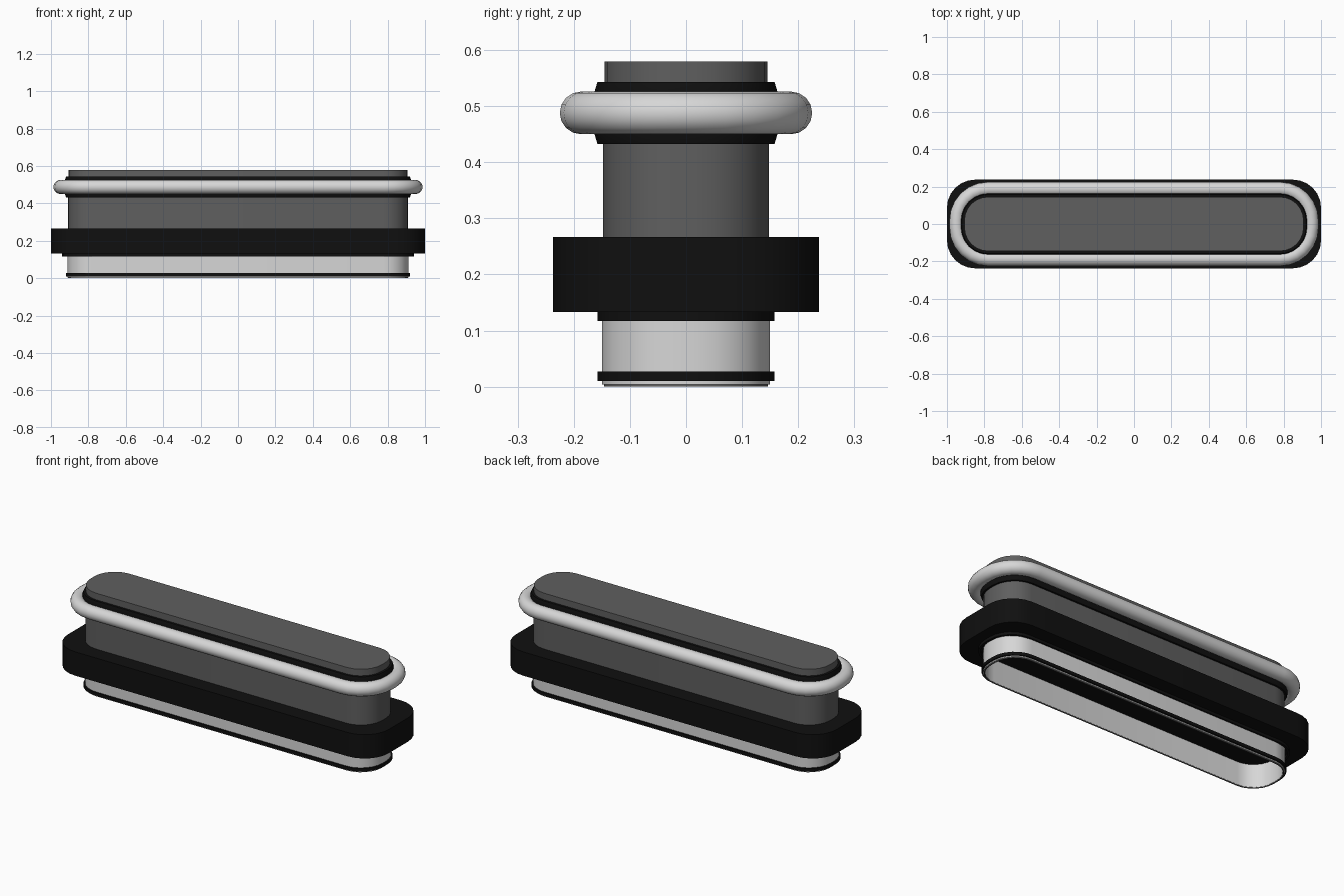
import bpy, bmesh, math

cube = bpy.data.objects.get("Cube")
if cube:
    bpy.data.objects.remove(cube, do_unlink=True)


def make_material(name, rgb, roughness=0.6):
    mat = bpy.data.materials.new(name)
    mat.use_nodes = True
    mat.diffuse_color = (*rgb, 1)
    bsdf = mat.node_tree.nodes["Principled BSDF"]
    bsdf.inputs["Base Color"].default_value = (*rgb, 1)
    bsdf.inputs["Roughness"].default_value = roughness
    return mat


GREY = make_material("dark grey", (0.115, 0.115, 0.115))
LIGHT = make_material("light grey", (0.68, 0.68, 0.68))
BLACK = make_material("black", (0.005, 0.005, 0.005))

# Shared plan of the body: half length, half width, corner radius
HX, HY, R = 0.91, 0.148, 0.13


def outline(hx, hy, r, segments):
    """Rounded rectangle, counter-clockwise."""
    points = []
    for quarter, (sx, sy) in enumerate(((1, 1), (-1, 1), (-1, -1), (1, -1))):
        for i in range(segments + 1):
            a = math.pi / 2 * (quarter + i / segments)
            points.append((sx * (hx - r) + r * math.cos(a),
                           sy * (hy - r) + r * math.sin(a)))
    return points


def sweep(name, profile, mat, solid=False, plan=(HX, HY, R), segments=6):
    """Run a profile of (outward offset, height) round the plan.
    Solid parts are capped; others close into a ring."""
    bm = bmesh.new()
    hx, hy, r = plan
    loops = [[bm.verts.new((x, y, z))
              for x, y in outline(hx + o, hy + o, r + o, segments)]
             for o, z in profile]
    pairs = list(zip(loops, loops[1:]))
    if solid:
        bm.faces.new(loops[0])
        bm.faces.new(loops[-1])
    else:
        pairs.append((loops[-1], loops[0]))
    n = len(loops[0])
    for low, high in pairs:
        for i in range(n):
            j = (i + 1) % n
            bm.faces.new((low[i], low[j], high[j], high[i]))
    bmesh.ops.recalc_face_normals(bm, faces=bm.faces)
    mesh = bpy.data.meshes.new(name)
    bm.to_mesh(mesh)
    bm.free()
    mesh.materials.append(mat)
    obj = bpy.data.objects.new(name, mesh)
    bpy.context.collection.objects.link(obj)
    bpy.ops.object.select_all(action="DESELECT")
    obj.select_set(True)
    bpy.context.view_layer.objects.active = obj
    bpy.ops.object.shade_smooth_by_angle(angle=math.radians(35))
    return obj


def band(inner, outer, bottom, top):
    return [(inner, bottom), (outer, bottom), (outer, top), (inner, top)]


# Main body and its slightly narrower top
sweep("body", [(0, 0.2), (0, 0.5)], GREY, solid=True)
sweep("top_cap", [(-0.003, 0.49), (-0.003, 0.58)], GREY, solid=True)

# Wide middle flange, which also closes the hollow base
sweep("flange", [(0, 0.133), (0, 0.267)], BLACK, solid=True,
      plan=(1.0, 0.237, 0.15))

# Hollow base with its gaskets and bottom lip
sweep("base_wall", band(-0.008, 0.002, 0.004, 0.135), LIGHT)
sweep("base_lip", band(-0.007, -0.002, 0, 0.012), GREY)
sweep("bottom_gasket", band(0, 0.01, 0.01, 0.027), BLACK)
sweep("flange_gasket", band(-0.002, 0.01, 0.117, 0.134), BLACK,
      plan=(0.93, HY, R))

# Seat behind the round seal, narrowing at both edges
sweep("seal_seat", [(-0.01, 0.433), (0.01, 0.433), (0.015, 0.45),
                    (0.015, 0.526), (0.01, 0.543), (-0.01, 0.543)], BLACK)

# Round seal
TUBE, SIDES = 0.038, 16
seal = [(0.039 + TUBE * math.cos(math.tau * i / SIDES),
         0.488 + TUBE * math.sin(math.tau * i / SIDES)) for i in range(SIDES)]
sweep("round_seal", seal, LIGHT)
